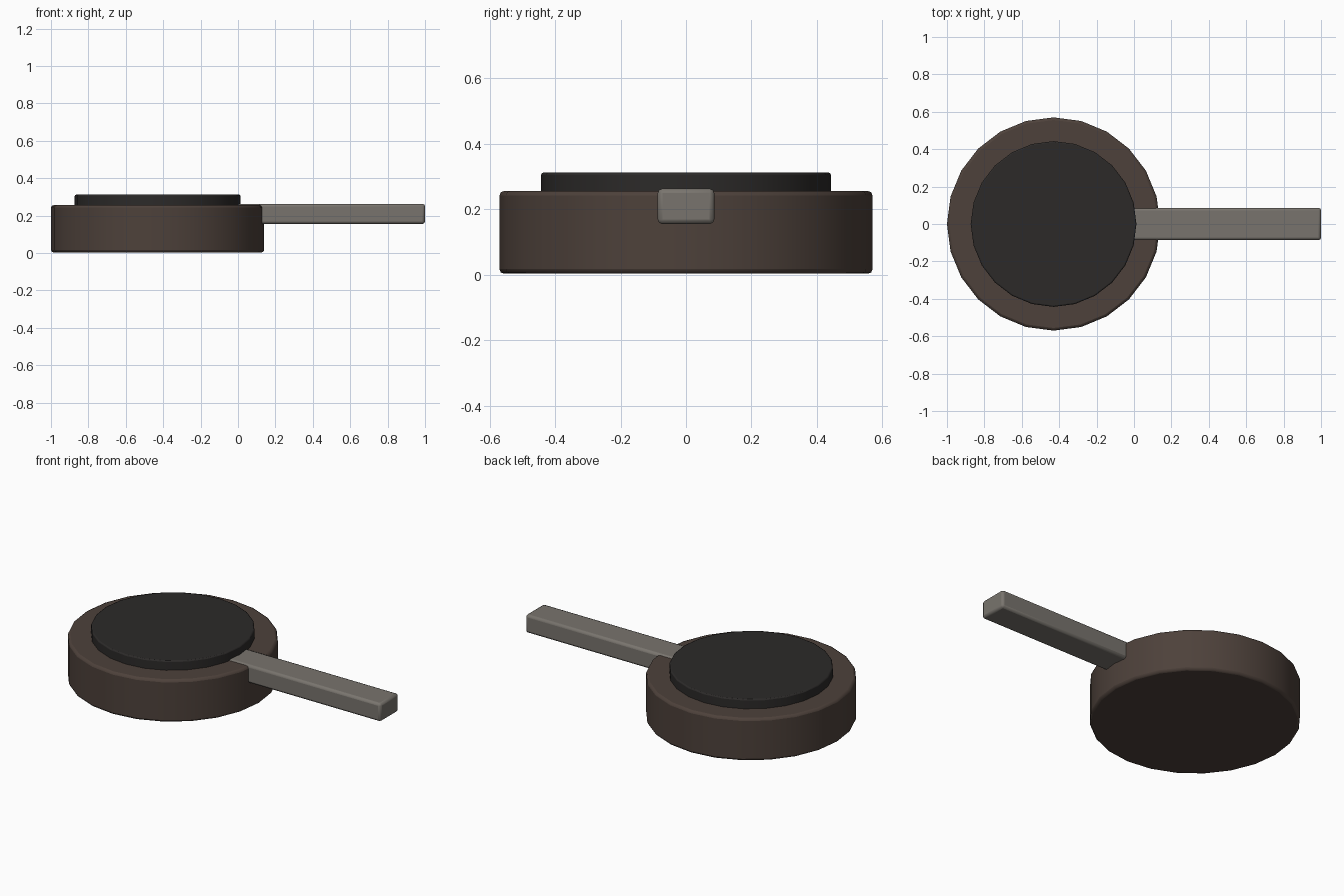
import bpy, math

if "Cube" in bpy.data.objects:
    bpy.data.objects.remove(bpy.data.objects["Cube"])


def finish(obj, name, color, bevel):
    obj.name = name
    mat = bpy.data.materials.new(name + "_material")
    mat.diffuse_color = (*color, 1)
    mat.use_nodes = True
    mat.node_tree.nodes["Principled BSDF"].inputs["Base Color"].default_value = mat.diffuse_color
    obj.data.materials.append(mat)
    mod = obj.modifiers.new("soft_edges", 'BEVEL')
    mod.width = bevel
    mod.segments = 2
    mod.limit_method = 'ANGLE'
    mod.angle_limit = math.radians(40)
    bpy.ops.object.shade_smooth_by_angle(angle=math.radians(35))
    return obj


def disc(name, x, radius, z0, z1, color, bevel):
    bpy.ops.mesh.primitive_cylinder_add(vertices=24, radius=radius, depth=z1 - z0,
                                        location=(x, 0, (z0 + z1) / 2))
    return finish(bpy.context.object, name, color, bevel)


def box(name, x0, x1, width, z0, z1, color, bevel):
    bpy.ops.mesh.primitive_cube_add(size=1, location=((x0 + x1) / 2, 0, (z0 + z1) / 2))
    obj = bpy.context.object
    obj.scale = (x1 - x0, width, z1 - z0)
    bpy.ops.object.transform_apply(location=False, rotation=False, scale=True)
    return finish(obj, name, color, bevel)


# Round pan body, raised dark top disc, and side handle
disc("pan_body", -0.43, 0.57, 0.003, 0.256, (0.075, 0.053, 0.043), 0.014)
disc("top_disc", -0.43, 0.443, 0.235, 0.312, (0.025, 0.023, 0.022), 0.007)
box("handle", -0.01, 1.0, 0.173, 0.155, 0.263, (0.19, 0.175, 0.155), 0.014)
